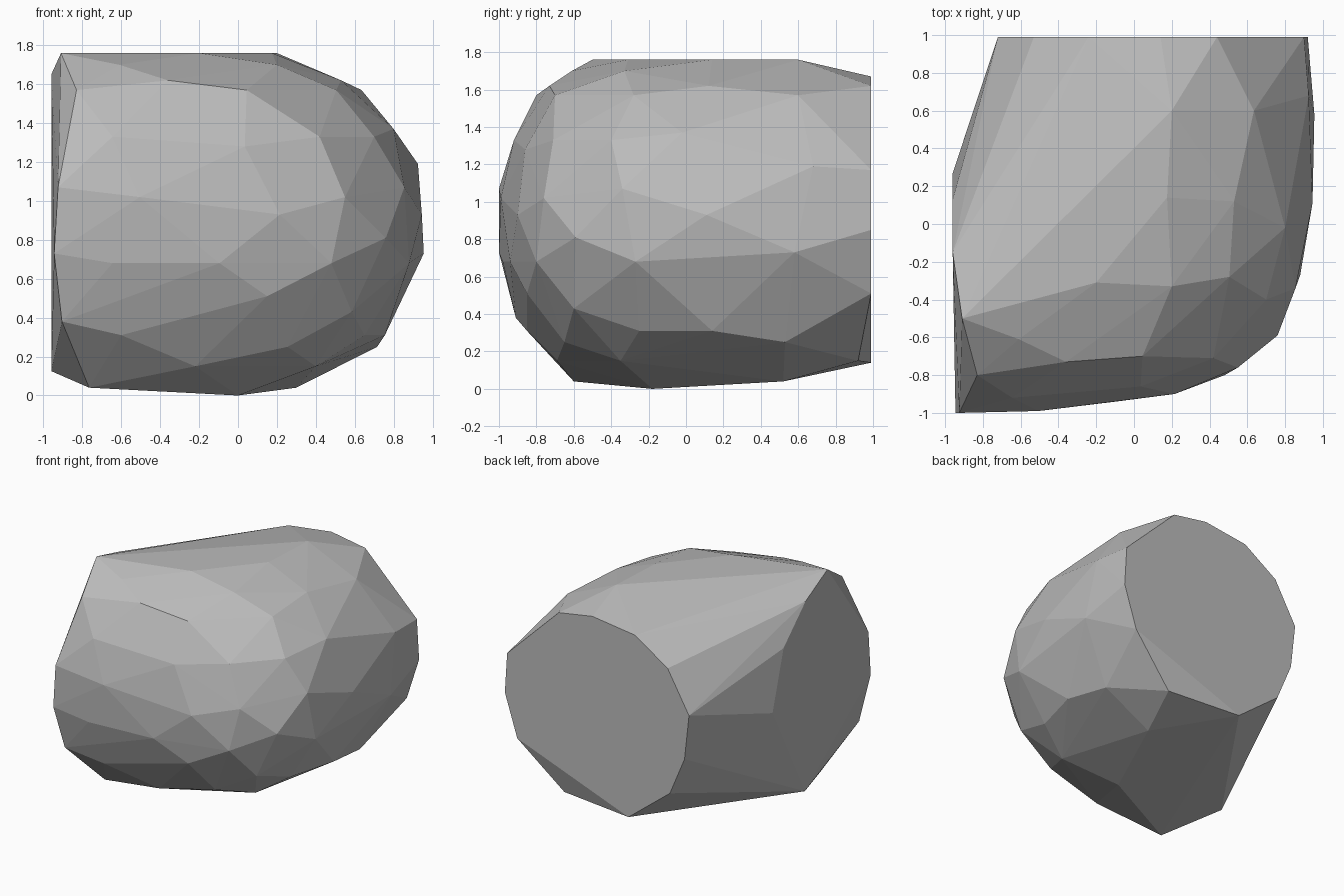
import bpy
import bmesh
from math import radians

default_cube = bpy.data.objects.get("Cube")
if default_cube:
    bpy.data.objects.remove(default_cube, do_unlink=True)


def make_material(name, colour):
    material = bpy.data.materials.new(name)
    material.use_nodes = True
    material.diffuse_color = colour
    shader = material.node_tree.nodes["Principled BSDF"]
    shader.inputs["Base Color"].default_value = colour
    shader.inputs["Roughness"].default_value = 0.9
    return material


# Outline of the flat cut at the back, as (x, z)
BACK_CUT_Y = 0.99
back_cut = [(.9, 1.17), (.44, 1.62), (.14, 1.67), (-.24, 1.62), (-.53, 1.43), (-.72, 1.1),
            (-.68, .74), (-.55, .43), (-.18, .14), (.81, .51), (.92, .85)]

# Outline of the flat cut on the side, as (y, z)
SIDE_CUT_X = -0.96
side_cut = [(-.15, 1.65), (.13, 1.38), (.27, .91), (-.14, .125)]

# Corners of the rounded body, as (x, y) grouped by height
body_tiers = {
    0: [(0, -.18)],
    .04: [(-.765, -.6), (.3, .52)],
    .15: [(.4, -.35), (-.22, -.69), (.44, .92)],
    .25: [(.255, -.65), (.715, .53)],
    .31: [(-.6, -.85), (.755, .14), (.65, -.25)],
    .38: [(-.905, -.91)],
    .43: [(.585, -.6)],
    .51: [(.15, -.85)],
    .68: [(.48, -.8), (.88, -.27), (-.095, -.94), (-.645, -.98)],
    .73: [(-.945, -1), (.955, .58)],
    .81: [(.76, -.59)],
    .93: [(.945, .11), (.215, -.9)],
    1.02: [(.55, -.76), (-.505, -.99)],
    1.07: [(-.925, -1), (.855, -.34)],
    1.19: [(.925, .68)],
    1.28: [(.035, -.86)],
    1.33: [(.7, -.4), (.42, -.71), (-.645, -.92)],
    1.37: [(.8, -.02)],
    1.57: [(-.83, -.8), (.635, .6), (.505, -.28), (.045, -.7)],
    1.62: [(-.36, -.73), (.53, .12)],
    1.7: [(.2, -.33), (-.61, -.61)],
    1.76: [(-.91, -.5), (.2, .6), (.175, .14), (-.2, -.31)],
}

corners = [(x, BACK_CUT_Y, z) for x, z in back_cut]
corners += [(SIDE_CUT_X, y, z) for y, z in side_cut]
corners += [(x, y, z) for z, tier in body_tiers.items() for x, y in tier]

# Wrap the corners in a faceted skin
bm = bmesh.new()
for corner in corners:
    bm.verts.new(corner)
hull = bmesh.ops.convex_hull(bm, input=bm.verts[:])
leftover = set(hull["geom_interior"]) | set(hull["geom_unused"])
loose = [item for item in leftover if isinstance(item, bmesh.types.BMVert)]
bmesh.ops.delete(bm, geom=loose, context='VERTS')

# Merge the flat cuts into single faces
bmesh.ops.dissolve_limit(bm, angle_limit=radians(1), verts=bm.verts[:], edges=bm.edges[:])
bmesh.ops.recalc_face_normals(bm, faces=bm.faces[:])
for face in bm.faces:
    face.smooth = False

mesh = bpy.data.meshes.new("boulder")
bm.to_mesh(mesh)
bm.free()
mesh.materials.append(make_material("stone grey", (0.5, 0.5, 0.5, 1)))
boulder = bpy.data.objects.new("boulder", mesh)
bpy.context.collection.objects.link(boulder)
